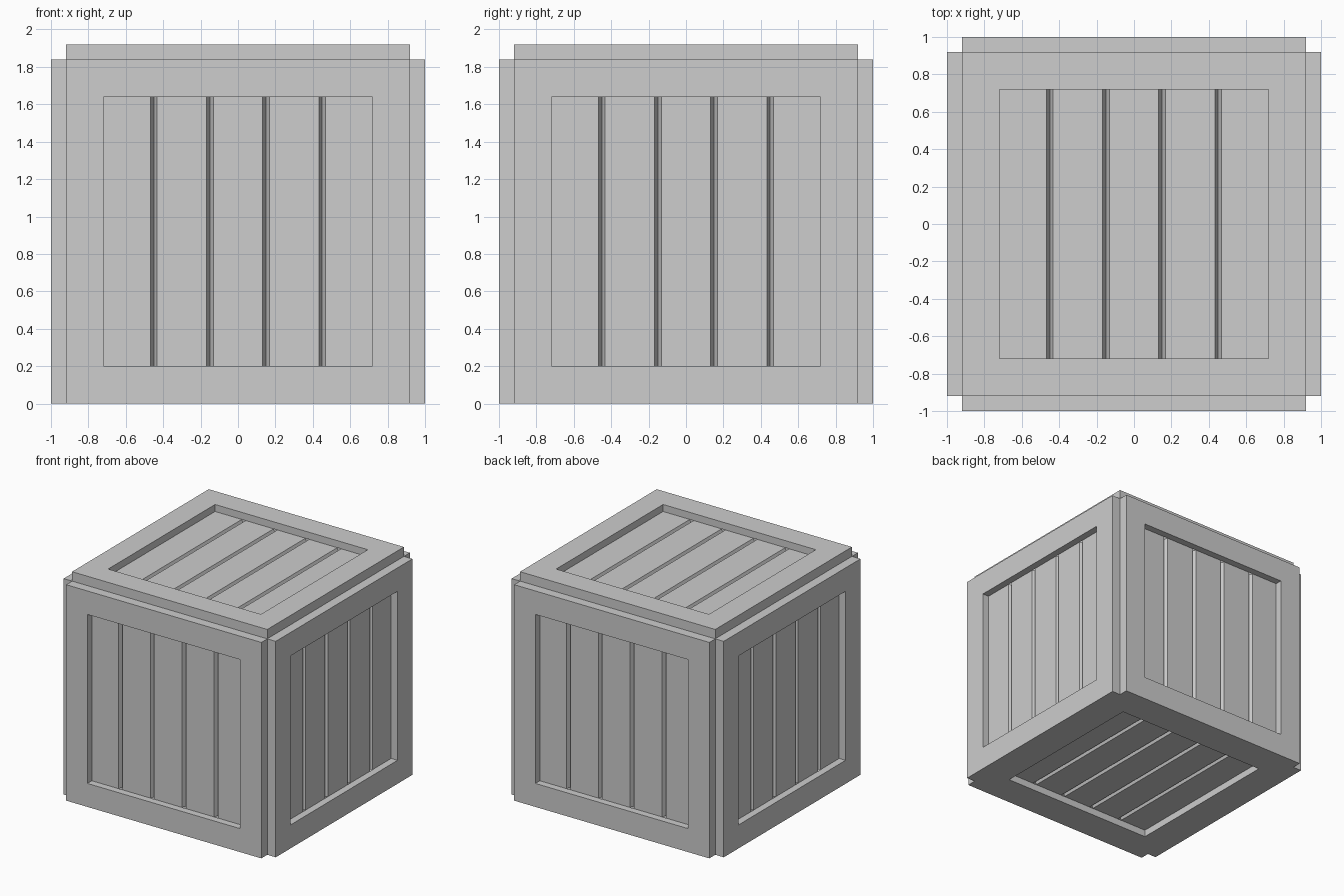
import bpy, bmesh
from math import pi
from mathutils import Matrix, Vector

cube = bpy.data.objects.get("Cube")
if cube:
    bpy.data.objects.remove(cube, do_unlink=True)

HALF = 0.92       # half width of a panel
THICK = 0.08      # panel thickness
INNER = 0.72      # half width of the opening
RECESS = 0.06     # depth of the planks below the frame
GROOVE = 0.018    # half width of a groove
GROOVE_DEPTH = 0.04
COLOUR = (0.61, 0.61, 0.61, 1)

grey = bpy.data.materials.new("plain_grey")
grey.use_nodes = True
grey.diffuse_color = COLOUR
grey.node_tree.nodes["Principled BSDF"].inputs["Base Color"].default_value = COLOUR


def finish(name, bm, matrix):
    mesh = bpy.data.meshes.new(name)
    bm.to_mesh(mesh)
    bm.free()
    mesh.materials.append(grey)
    obj = bpy.data.objects.new(name, mesh)
    obj.matrix_world = matrix
    bpy.context.collection.objects.link(obj)


def frame(name, matrix):
    """Square border, outer face at local z = 0, with upright walls."""
    bm = bmesh.new()
    rings = []
    for r, z in ((HALF, -THICK), (HALF, 0), (INNER, 0), (INNER, -RECESS)):
        corners = ((-r, -r), (r, -r), (r, r), (-r, r))
        rings.append([bm.verts.new((x, y, z)) for x, y in corners])
    for a, b in zip(rings, rings[1:]):
        for i in range(4):
            j = (i + 1) % 4
            bm.faces.new((a[i], a[j], b[j], b[i]))
    finish(name, bm, matrix)


def planks(name, matrix):
    """Board with four V grooves running along local y."""
    back = -RECESS - 2 * GROOVE_DEPTH
    profile = [(-INNER, back), (-INNER, -RECESS)]
    for x in (-0.45, -0.15, 0.15, 0.45):
        profile += [(x - GROOVE, -RECESS), (x, -RECESS - GROOVE_DEPTH), (x + GROOVE, -RECESS)]
    profile += [(INNER, -RECESS), (INNER, back)]
    bm = bmesh.new()
    face = bm.faces.new([bm.verts.new((x, -INNER, z)) for x, z in profile])
    moved = bmesh.ops.extrude_face_region(bm, geom=[face], use_keep_orig=True)["geom"]
    verts = [g for g in moved if isinstance(g, bmesh.types.BMVert)]
    bmesh.ops.translate(bm, verts=verts, vec=(0, 2 * INNER, 0))
    bmesh.ops.recalc_face_normals(bm, faces=bm.faces)
    finish(name, bm, matrix)


# Six panels: upright sides, raised lid, flush base
upright = Matrix.Rotation(pi / 2, 4, 'X')
sides = {
    "front": (upright, 1),
    "left": (Matrix.Rotation(pi / 2, 4, 'Z') @ upright, 1),
    "back": (Matrix.Rotation(pi, 4, 'Z') @ upright, 1),
    "right": (Matrix.Rotation(-pi / 2, 4, 'Z') @ upright, 1),
    "top": (Matrix.Identity(4), 1),
    "bottom": (Matrix.Rotation(pi, 4, 'Y'), HALF),
}
for side, (turn, distance) in sides.items():
    outward = turn @ Vector((0, 0, distance))
    place = Matrix.Translation(Vector((0, 0, HALF)) + outward) @ turn
    frame(side + "_frame", place)
    planks(side + "_planks", place)
